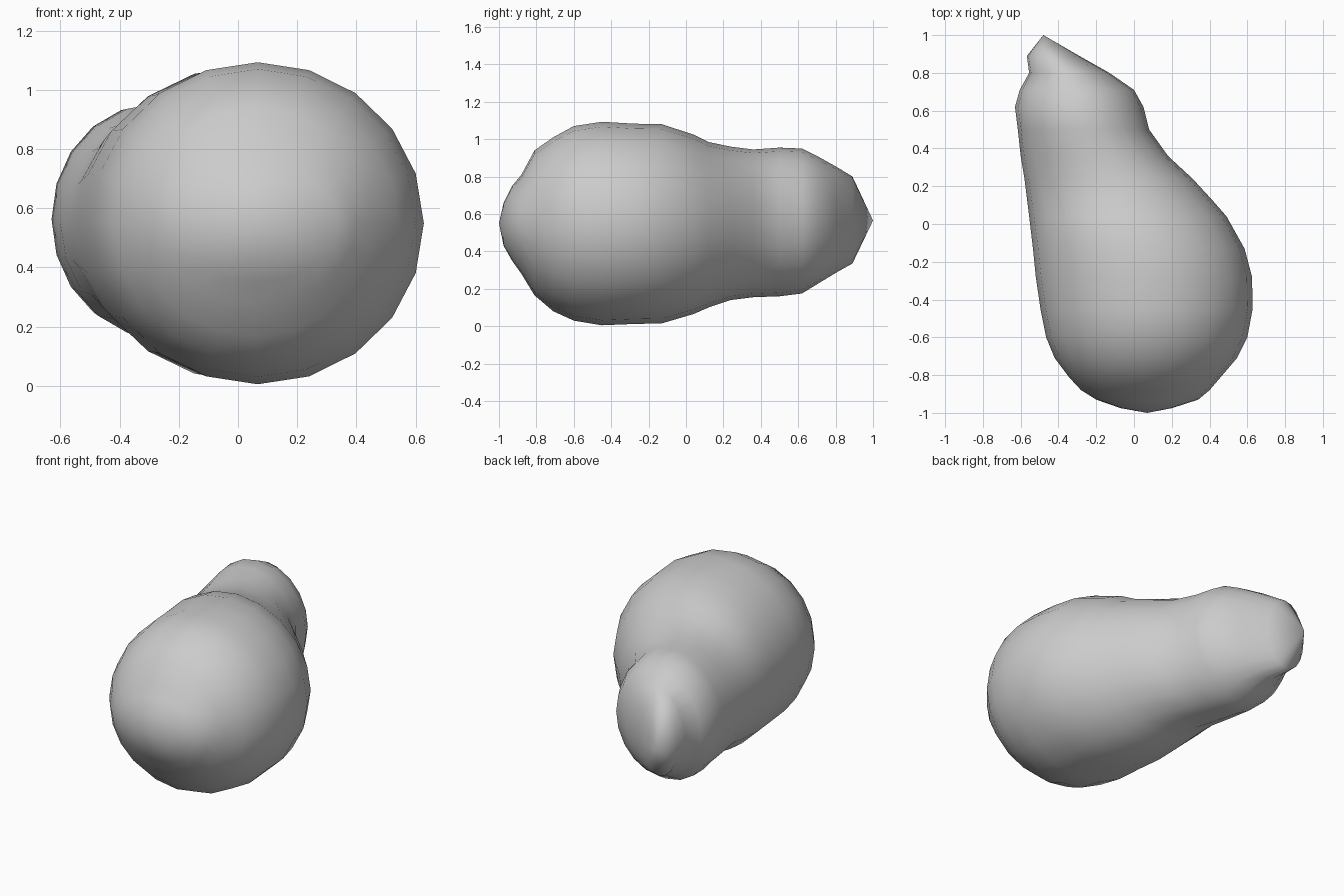
import bpy, bmesh, math

if "Cube" in bpy.data.objects:
    bpy.data.objects.remove(bpy.data.objects["Cube"])

SIDES = 20
# Cross-sections along the length: y, left x, right x, bottom z, top z
RINGS = [
    (-0.975, -0.07, 0.20, 0.43, 0.66),
    (-0.93, -0.20, 0.34, 0.35, 0.75),
    (-0.88, -0.28, 0.40, 0.28, 0.81),
    (-0.81, -0.345, 0.46, 0.165, 0.94),
    (-0.71, -0.42, 0.545, 0.08, 1.01),
    (-0.60, -0.465, 0.60, 0.03, 1.07),
    (-0.45, -0.495, 0.628, 0.005, 1.093),
    (-0.28, -0.52, 0.625, 0.012, 1.083),
    (-0.13, -0.535, 0.585, 0.015, 1.08),
    (0.04, -0.555, 0.49, 0.065, 1.025),
    (0.12, -0.565, 0.42, 0.10, 0.985),
    (0.24, -0.58, 0.31, 0.14, 0.96),
    (0.36, -0.60, 0.18, 0.155, 0.945),
    (0.50, -0.615, 0.08, 0.16, 0.955),
    (0.62, -0.63, 0.05, 0.175, 0.95),
    (0.71, -0.605, 0.0, 0.23, 0.905),
    (0.80, -0.555, -0.13, 0.285, 0.855),
    (0.89, -0.567, -0.29, 0.335, 0.80),
]

bm = bmesh.new()
loops = []
for y, x0, x1, z0, z1 in RINGS:
    cx, cz, rx, rz = (x0 + x1) / 2, (z0 + z1) / 2, (x1 - x0) / 2, (z1 - z0) / 2
    loops.append([bm.verts.new((cx + rx * math.sin(2 * math.pi * i / SIDES), y,
                                cz + rz * math.cos(2 * math.pi * i / SIDES)))
                  for i in range(SIDES)])

# Skin of the fruit
for a, b in zip(loops, loops[1:]):
    for i in range(SIDES):
        j = (i + 1) % SIDES
        bm.faces.new((a[i], a[j], b[j], b[i]))

# Pointed base and stem tip
for loop, point in ((loops[0], (0.07, -1.0, 0.55)), (loops[-1], (-0.48, 1.0, 0.565))):
    tip = bm.verts.new(point)
    for i in range(SIDES):
        bm.faces.new((loop[i], loop[(i + 1) % SIDES], tip))
bmesh.ops.recalc_face_normals(bm, faces=bm.faces)

mesh = bpy.data.meshes.new("pear_body")
bm.to_mesh(mesh)
bm.free()
body = bpy.data.objects.new("pear_body", mesh)
bpy.context.collection.objects.link(body)

skin = bpy.data.materials.new("light_grey")
skin.diffuse_color = (0.6, 0.6, 0.6, 1)
skin.use_nodes = True
skin.node_tree.nodes["Principled BSDF"].inputs["Base Color"].default_value = skin.diffuse_color
mesh.materials.append(skin)

bpy.context.view_layer.objects.active = body
body.select_set(True)
bpy.ops.object.shade_smooth_by_angle(angle=math.radians(60))
